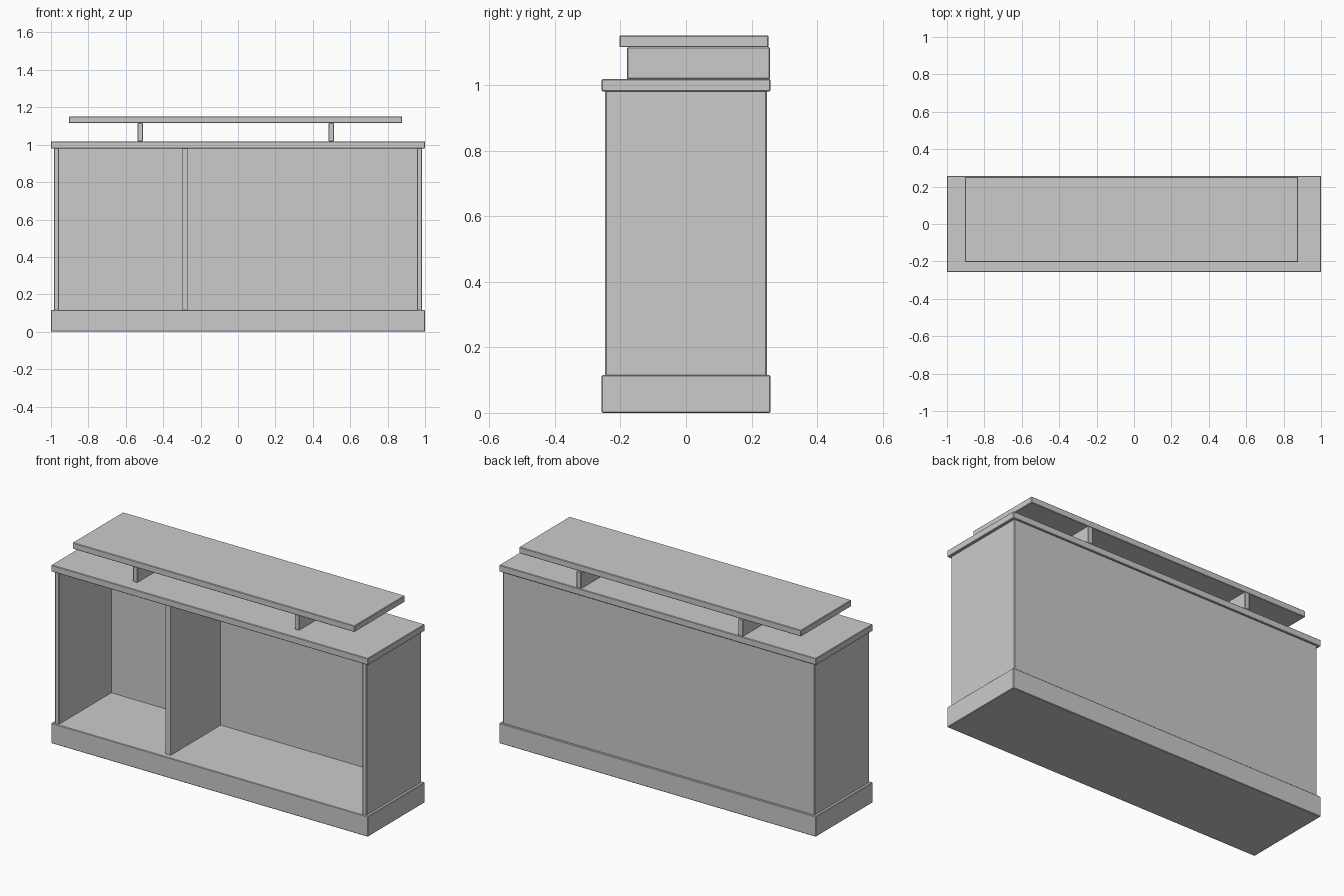
import bpy, bmesh

if "Cube" in bpy.data.objects:
    bpy.data.objects.remove(bpy.data.objects["Cube"])

C = 0.004  # small edge chamfer


def board(name, x, y, z, chamfer=C):
    """Rectangular board from (min, max) pairs, with lightly chamfered edges."""
    bm = bmesh.new()
    bmesh.ops.create_cube(bm, size=1)
    for v in bm.verts:
        v.co = [r[0] if c < 0 else r[1] for r, c in zip((x, y, z), v.co)]
    if chamfer:
        bmesh.ops.bevel(bm, geom=bm.edges[:], offset=chamfer, segments=1,
                        affect='EDGES')
    return finish(name, bm)


def finish(name, bm):
    bmesh.ops.recalc_face_normals(bm, faces=bm.faces[:])
    mesh = bpy.data.meshes.new(name)
    bm.to_mesh(mesh)
    bm.free()
    obj = bpy.data.objects.new(name, mesh)
    bpy.context.collection.objects.link(obj)
    return obj


# plinth and counter top
board("plinth", (-1, 1), (-0.257, 0.257), (0, 0.116), 0.003)
board("counter_top", (-1, 1), (-0.257, 0.257), (0.98, 1.018), 0.003)

# U-shaped carcass: two sides and the back, extruded from a plan profile
right = [(0.957, 0.224), (0.957, -0.247 + C), (0.957 + C, -0.247),
         (0.985 - C, -0.247), (0.985, -0.247 + C),
         (0.985, 0.247 - C), (0.985 - C, 0.247)]
profile = right + [(-px, py) for px, py in reversed(right)]
bm = bmesh.new()
face = bm.faces.new([bm.verts.new((px, py, 0.116)) for px, py in profile])
ext = bmesh.ops.extrude_face_region(bm, geom=[face])
top = [g for g in ext["geom"] if isinstance(g, bmesh.types.BMVert)]
bmesh.ops.translate(bm, verts=top, vec=(0, 0, 0.98 - 0.116))
finish("carcass", bm)

# inner divider, slightly set back
board("divider", (-0.298, -0.266), (-0.228, 0.224), (0.116, 0.98), 0)

# raised shelf on two supports
for name, cx in (("left_support", -0.523), ("right_support", 0.498)):
    board(name, (cx - 0.015, cx + 0.015), (-0.18, 0.256), (1.018, 1.115), 0.003)
board("raised_shelf", (-0.903, 0.878), (-0.203, 0.252), (1.115, 1.151), 0.003)
